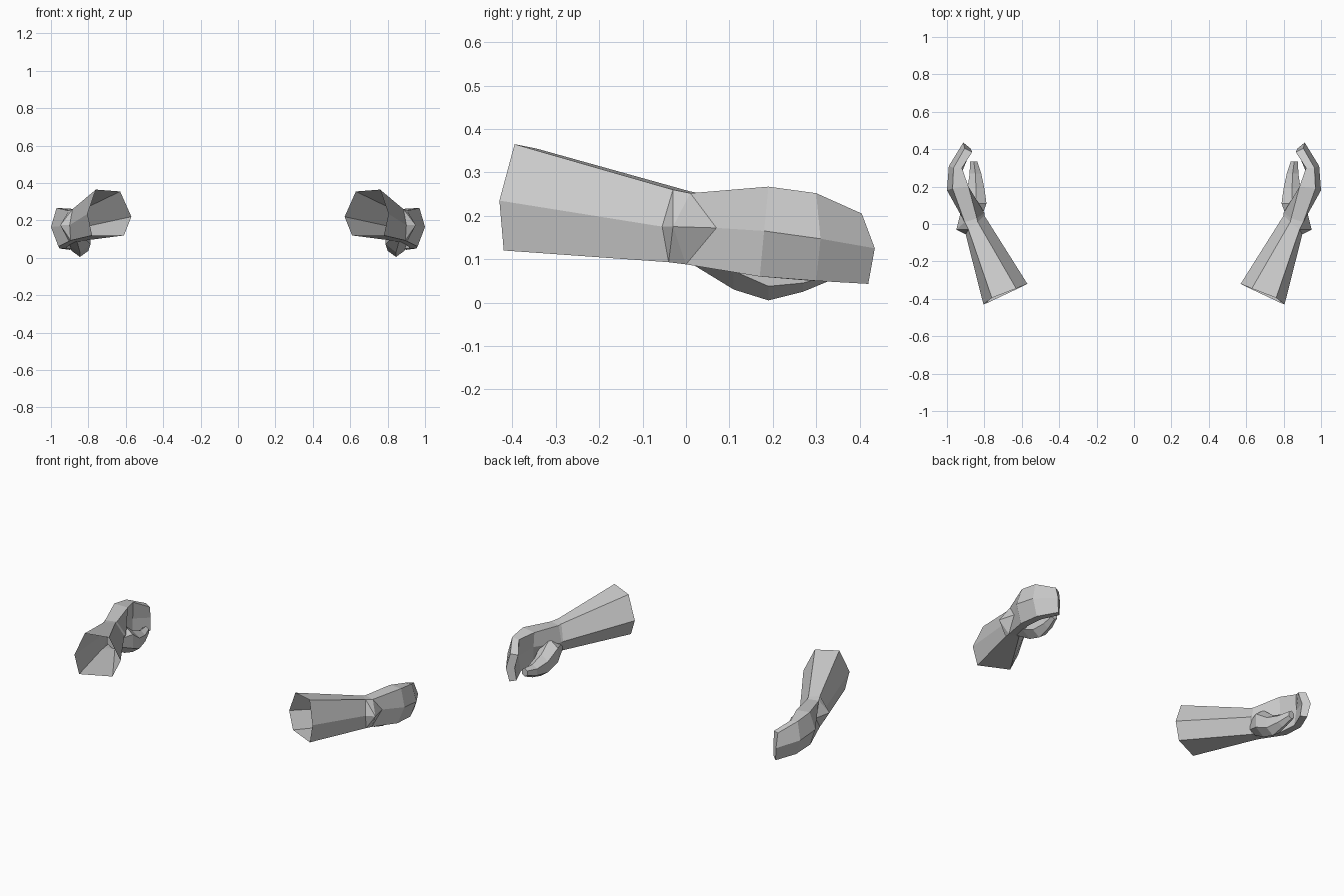
import bpy, bmesh
from math import sin, cos, pi

if "Cube" in bpy.data.objects:
    bpy.data.objects.remove(bpy.data.objects["Cube"])


def make(name, rings, cap_start=False, cap_end=False):
    """Loft equal-sided rings into a flat-shaded mesh, mirrored across x."""
    bm = bmesh.new()
    loops = [[bm.verts.new(p) for p in ring] for ring in rings]
    n = len(loops[0])
    for a, b in zip(loops, loops[1:]):
        for i in range(n):
            j = (i + 1) % n
            bm.faces.new((a[i], a[j], b[j], b[i]))
    if cap_start:
        bm.faces.new(loops[0])
    if cap_end:
        bm.faces.new(loops[-1])
    return finish(name, bm)


def finish(name, bm):
    bmesh.ops.recalc_face_normals(bm, faces=bm.faces)
    me = bpy.data.meshes.new(name)
    bm.to_mesh(me)
    bm.free()
    ob = bpy.data.objects.new(name, me)
    bpy.context.collection.objects.link(ob)
    mod = ob.modifiers.new("mirror", 'MIRROR')
    mod.use_mirror_merge = False
    return ob


# Cross-sections run: top outer, mid outer, low outer, low inner, mid inner, top inner
elbow = [(.76, -.395, .365), (.805, -.43, .235), (.78, -.42, .12),
         (.61, -.34, .12), (.57, -.32, .22), (.63, -.345, .355)]
wrist = [(.885, -.03, .26), (.90, -.055, .175), (.895, -.04, .093),
         (.84, .01, .09), (.80, .045, .17), (.835, .01, .256)]
palm = [(.905, .01, .252), (.925, .07, .172), (.905, .0, .088),
        (.845, .03, .088), (.80, .06, .17), (.84, .03, .252)]
knuckle = [(.97, .19, .267), (1.0, .18, .165), (.96, .17, .06),
           (.915, .17, .06), (.905, .18, .16), (.885, .2, .262)]
finger = [(.965, .3, .252), (.99, .31, .147), (.955, .3, .05),
          (.915, .29, .05), (.922, .3, .147), (.92, .3, .247)]
tip = [(.905, .405, .205), (.913, .435, .125), (.90, .42, .043),
       (.87, .395, .048), (.875, .405, .125), (.865, .385, .2)]

# Open-ended forearm and mitten hand
make("forearm", [elbow, wrist])
make("hand", [wrist, palm, knuckle, finger, tip], cap_end=True)

# Pointed wrist bone on the outer side
bm = bmesh.new()
apex = bm.verts.new((.95, -.03, .175))
base = [bm.verts.new(p) for p in wrist[:3] + palm[2::-1]]
for i in range(6):
    bm.faces.new((base[i], base[(i + 1) % 6], apex))
finish("wrist_bone", bm)

# Thumb with its fleshy base: x, y, z, half width, half height
sections = [(.86, .02, .13, .045, .045), (.845, .11, .115, .065, .085),
            (.845, .19, .07, .052, .065), (.848, .27, .065, .036, .04),
            (.857, .335, .078, .022, .026)]
make("thumb",
     [[(x + w * cos(k * pi / 3 + pi / 6), y, z + h * sin(k * pi / 3 + pi / 6))
       for k in range(6)] for x, y, z, w, h in sections], True, True)
